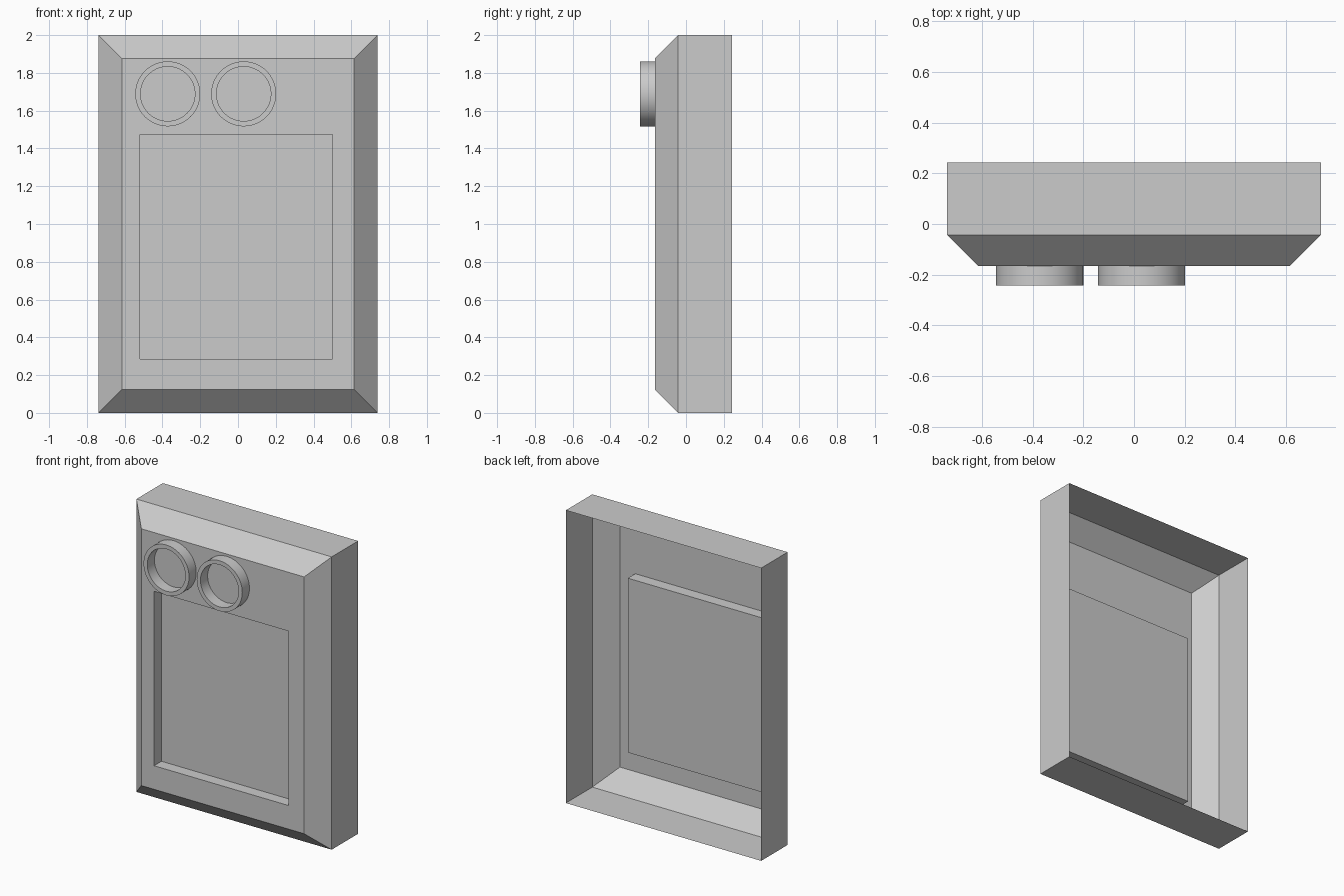
import bpy, bmesh, math

if "Cube" in bpy.data.objects:
    bpy.data.objects.remove(bpy.data.objects["Cube"])


def make_object(name, bm):
    mesh = bpy.data.meshes.new(name)
    bm.to_mesh(mesh)
    bm.free()
    obj = bpy.data.objects.new(name, mesh)
    bpy.context.collection.objects.link(obj)
    return obj


def skin(bm, loops, closed=False):
    """Join successive vertex loops with quads."""
    pairs = list(zip(loops, loops[1:]))
    if closed:
        pairs.append((loops[-1], loops[0]))
    for a, b in pairs:
        n = len(a)
        for i in range(n):
            j = (i + 1) % n
            bm.faces.new((a[i], a[j], b[j], b[i]))


def rect(bm, x0, x1, z0, z1, y):
    return [bm.verts.new((x, y, z)) for x, z in ((x0, z0), (x1, z0), (x1, z1), (x0, z1))]


BACK, EDGE, FACE, RIM = 0.2425, -0.0425, -0.165, -0.2425
HALF, BEVEL = 0.738, 0.123

# Thin casing, open at the back: sides, bevel, front frame and recessed screen
bm = bmesh.new()
loops = [
    rect(bm, -HALF, HALF, 0, 2, BACK),
    rect(bm, -HALF, HALF, 0, 2, EDGE),
    rect(bm, -HALF + BEVEL, HALF - BEVEL, BEVEL, 2 - BEVEL, FACE),
    rect(bm, -0.519, 0.499, 0.284, 1.475, FACE),
    rect(bm, -0.519, 0.499, 0.284, 1.475, FACE + 0.08),
]
skin(bm, loops)
bm.faces.new(loops[-1])
make_object("casing", bm)


# Round raised collars on the front
def collar(name, cx, cz, outer=0.172, inner=0.144, sides=64):
    bm = bmesh.new()
    angles = [2 * math.pi * i / sides for i in range(sides)]
    profile = ((outer, FACE), (outer, RIM), (inner, RIM), (inner, FACE))
    rings = [[bm.verts.new((cx + r * math.cos(a), y, cz + r * math.sin(a))) for a in angles]
             for r, y in profile]
    skin(bm, rings, closed=True)
    bmesh.ops.recalc_face_normals(bm, faces=bm.faces)
    obj = make_object(name, bm)
    bpy.ops.object.select_all(action='DESELECT')
    obj.select_set(True)
    bpy.context.view_layer.objects.active = obj
    bpy.ops.object.shade_smooth_by_angle(angle=math.radians(30))


collar("left_collar", -0.372, 1.689)
collar("right_collar", 0.030, 1.689)
